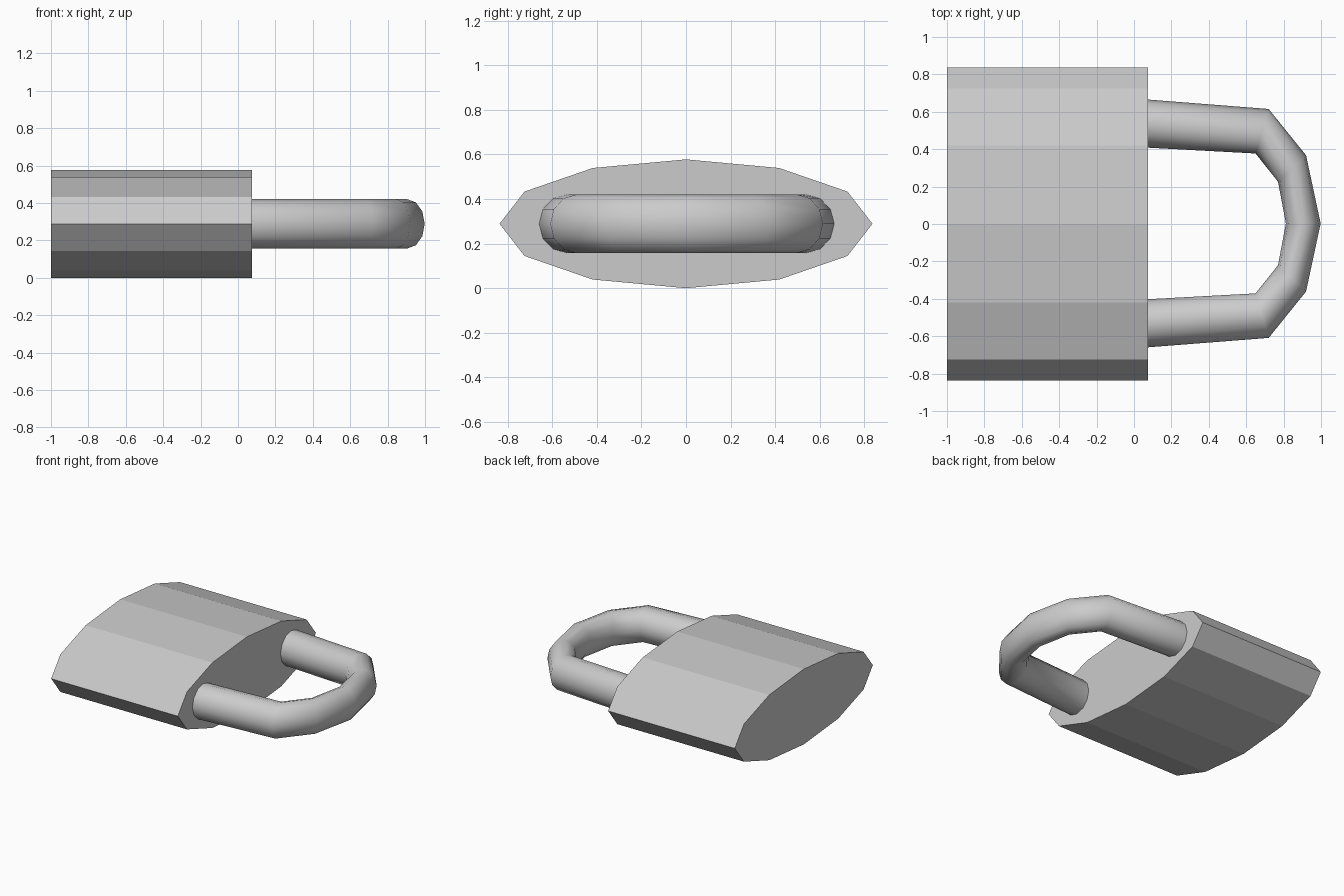
import bpy, bmesh, math

if "Cube" in bpy.data.objects:
    bpy.data.objects.remove(bpy.data.objects["Cube"])

CZ = 0.289   # mid height of the whole lock
SIDES = 12


def make_tube(name, rings):
    """Skin a closed tube over a list of vertex rings, capped at both ends."""
    bm = bmesh.new()
    loops = [[bm.verts.new(p) for p in ring] for ring in rings]
    for a, b in zip(loops, loops[1:]):
        for i in range(SIDES):
            j = (i + 1) % SIDES
            bm.faces.new((a[i], a[j], b[j], b[i]))
    bm.faces.new(loops[0])
    bm.faces.new(loops[-1])
    bmesh.ops.recalc_face_normals(bm, faces=bm.faces[:])
    mesh = bpy.data.meshes.new(name)
    bm.to_mesh(mesh)
    bm.free()
    obj = bpy.data.objects.new(name, mesh)
    bpy.context.collection.objects.link(obj)
    return obj


def ring(outer, inner, rz):
    """Elliptical ring spanning two points in plan, with half height rz."""
    pts = []
    for i in range(SIDES):
        a = 2 * math.pi * i / SIDES
        c, s = math.cos(a), math.sin(a)
        x = (outer[0] + inner[0]) / 2 + c * (outer[0] - inner[0]) / 2
        y = (outer[1] + inner[1]) / 2 + c * (outer[1] - inner[1]) / 2
        pts.append((x, y, CZ + s * rz))
    return pts


# Body: flat-faced twelve-sided elliptical prism lying along x
make_tube("lock_body", [ring((x, 0.837), (x, -0.837), CZ) for x in (-1.0, 0.075)])

# Shackle: outer and inner edge of each cross-section, one half then mirrored
half = [((0.04, 0.665), (0.04, 0.407)),
        ((0.72, 0.612), (0.65, 0.374)),
        ((0.92, 0.364), (0.77, 0.223)),
        ((0.998, 0.0), (0.812, 0.0))]
other = [((ox, -oy), (ix, -iy)) for (ox, oy), (ix, iy) in reversed(half[:-1])]
shackle = make_tube("shackle", [ring(o, i, 0.132) for o, i in half + other])
shackle.location.y = 0.003

# Smooth the round shackle, keeping its ends sharp
bpy.context.view_layer.objects.active = shackle
shackle.select_set(True)
bpy.ops.object.shade_smooth_by_angle(angle=math.radians(65))
